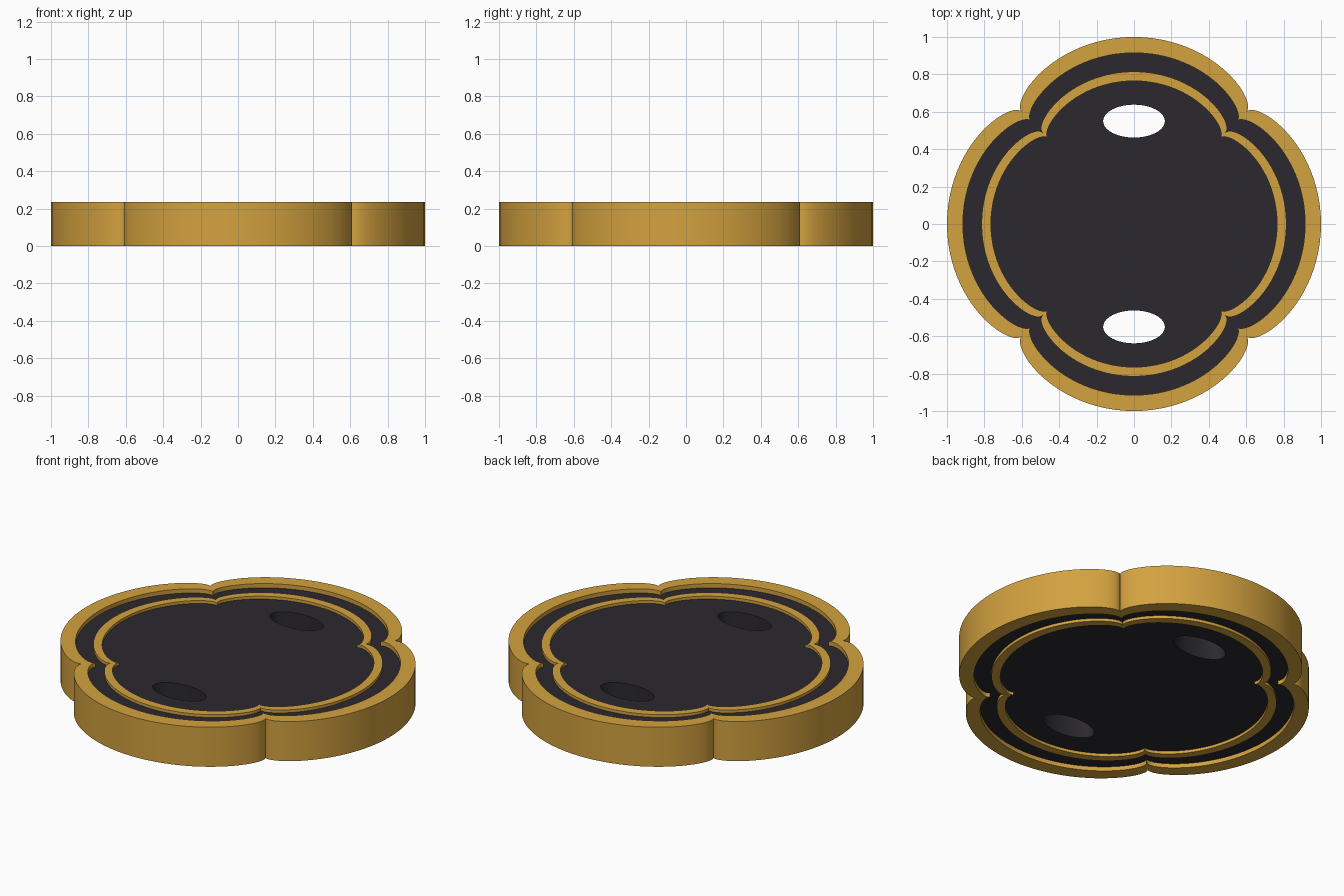
import bpy, bmesh
from math import sin, cos, pi, sqrt, radians

if "Cube" in bpy.data.objects:
    bpy.data.objects.remove(bpy.data.objects["Cube"])

HEIGHT = 0.235


def material(name, color):
    m = bpy.data.materials.new(name)
    m.diffuse_color = (*color, 1)
    m.use_nodes = True
    m.node_tree.nodes["Principled BSDF"].inputs["Base Color"].default_value = m.diffuse_color
    return m


gold = material("gold", (0.65, 0.36, 0.05))
dark = material("dark_iron", (0.024, 0.022, 0.028))


def lobed(scale, steps=48):
    """Four-lobed outline with samples clustered at the notches."""
    pts = []
    for k in range(4):
        for i in range(steps):
            off = pi / 4 * sin(pi * (i / steps - 0.5))
            r = scale * (0.85 + 0.15 * sqrt(max(0, cos(2 * off))))
            a = k * pi / 2 + off
            pts.append((r * cos(a), r * sin(a)))
    return pts


def ellipse(cx, cy, rx, ry, n=48):
    return [(cx + rx * cos(2 * pi * i / n), cy + ry * sin(2 * pi * i / n)) for i in range(n)]


def slab(name, outlines, z0, z1, mat):
    """Flat slab bounded by an outer outline and any hole outlines."""
    bm = bmesh.new()
    edges = []
    for pts in outlines:
        vs = [bm.verts.new((x, y, z0)) for x, y in pts]
        edges += [bm.edges.new((vs[i - 1], vs[i])) for i in range(len(vs))]
    bmesh.ops.triangle_fill(bm, edges=edges, use_beauty=True, normal=(0, 0, 1))
    ext = bmesh.ops.extrude_face_region(bm, geom=bm.faces[:], use_keep_orig=True)
    top = [g for g in ext["geom"] if isinstance(g, bmesh.types.BMVert)]
    bmesh.ops.translate(bm, verts=top, vec=(0, 0, z1 - z0))
    bmesh.ops.recalc_face_normals(bm, faces=bm.faces[:])
    me = bpy.data.meshes.new(name)
    bm.to_mesh(me)
    bm.free()
    me.materials.append(mat)
    ob = bpy.data.objects.new(name, me)
    bpy.context.collection.objects.link(ob)
    bpy.ops.object.select_all(action='DESELECT')
    ob.select_set(True)
    bpy.context.view_layer.objects.active = ob
    bpy.ops.object.shade_smooth_by_angle(angle=radians(30))
    return ob


# Raised outer rim
slab("outer_rim", [lobed(1.0), lobed(0.915)], 0, HEIGHT, gold)

# Recessed dark plate with two oval through holes
holes = [ellipse(0, s * 0.55, 0.165, 0.088) for s in (1, -1)]
slab("guard_plate", [lobed(0.92)] + holes, 0.025, HEIGHT - 0.025, dark)

# Raised inner inlay line, on both faces
slab("inlay_ring", [lobed(0.815), lobed(0.765)], 0.008, HEIGHT - 0.008, gold)
